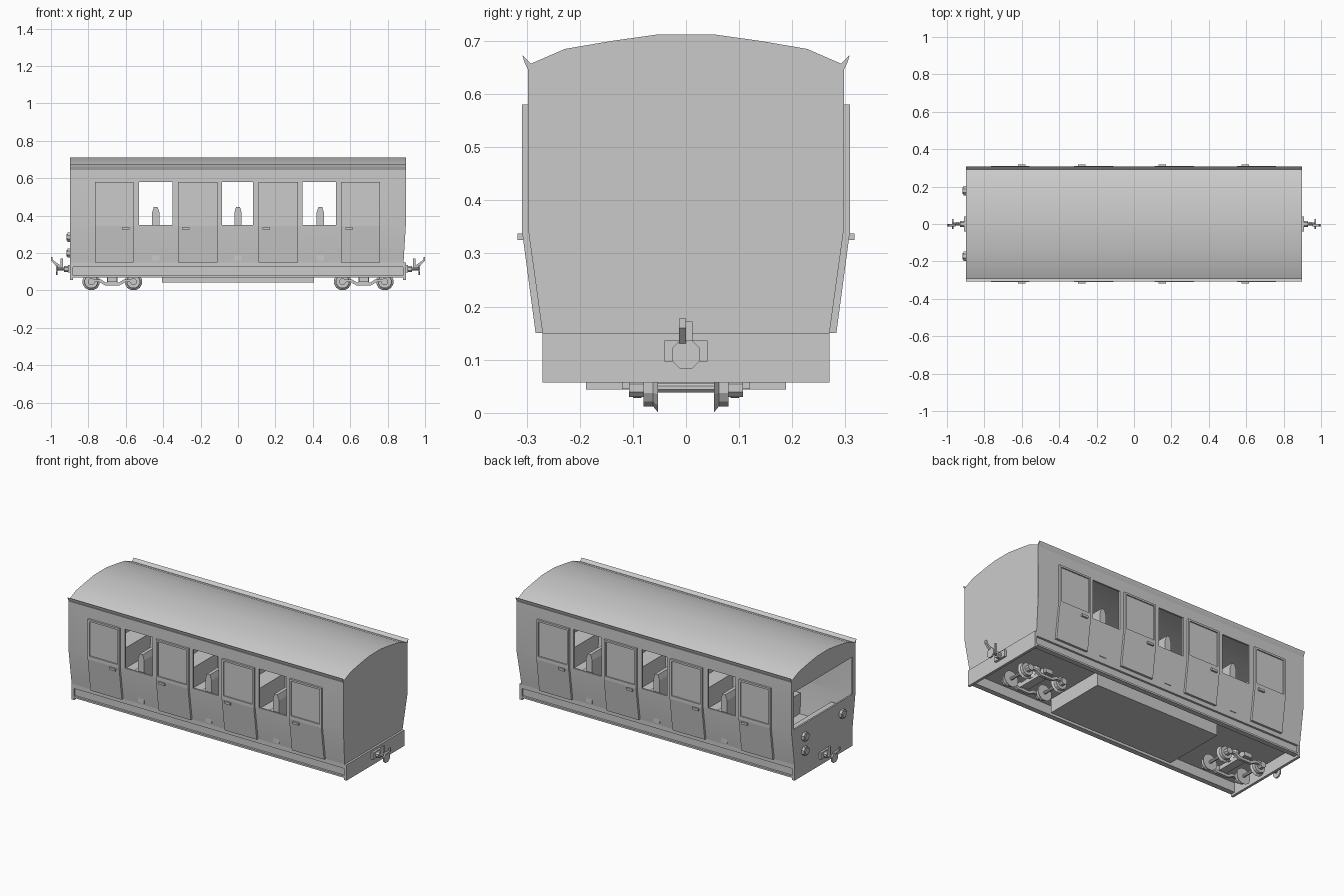
import bpy, bmesh, math
from mathutils import Matrix, Vector

if "Cube" in bpy.data.objects:
    bpy.data.objects.remove(bpy.data.objects["Cube"])

grey = bpy.data.materials.new("light_grey")
grey.diffuse_color = (0.6, 0.6, 0.6, 1)
grey.use_nodes = True
grey.node_tree.nodes["Principled BSDF"].inputs["Base Color"].default_value = grey.diffuse_color


def finish(name, bm):
    bmesh.ops.recalc_face_normals(bm, faces=bm.faces)
    me = bpy.data.meshes.new(name)
    bm.to_mesh(me)
    bm.free()
    me.materials.append(grey)
    ob = bpy.data.objects.new(name, me)
    bpy.context.collection.objects.link(ob)
    return ob


def prism(name, pts, a, b, axis='x'):
    """Extrude a (y,z) outline along x, or an (x,z) outline along y."""
    bm = bmesh.new()
    put = (lambda p, t: (t, p[0], p[1])) if axis == 'x' else (lambda p, t: (p[0], t, p[1]))
    v0 = [bm.verts.new(put(p, a)) for p in pts]
    v1 = [bm.verts.new(put(p, b)) for p in pts]
    bm.faces.new(v0)
    bm.faces.new(v1)
    n = len(pts)
    for i in range(n):
        j = (i + 1) % n
        bm.faces.new((v0[i], v0[j], v1[j], v1[i]))
    return finish(name, bm)


def box(name, x0, x1, y0, y1, z0, z1):
    return prism(name, [(y0, z0), (y1, z0), (y1, z1), (y0, z1)], x0, x1)


def rod(name, p0, p1, r0, r1=None, n=12):
    """Cylinder or cone from p0 to p1."""
    p0, p1 = Vector(p0), Vector(p1)
    d = p1 - p0
    m = Matrix.Translation((p0 + p1) / 2) @ d.to_track_quat('Z', 'Y').to_matrix().to_4x4()
    m = m @ Matrix.Rotation(math.pi / n, 4, 'Z')
    bm = bmesh.new()
    bmesh.ops.create_cone(bm, cap_ends=True, segments=n, radius1=r0,
                          radius2=r0 if r1 is None else r1, depth=d.length, matrix=m)
    return finish(name, bm)


def cut(ob, cutter):
    mod = ob.modifiers.new("cut", 'BOOLEAN')
    mod.operation, mod.solver, mod.object = 'DIFFERENCE', 'EXACT', cutter
    bpy.context.view_layer.objects.active = ob
    bpy.ops.object.modifier_apply(modifier=mod.name)
    bpy.data.objects.remove(cutter)


def both(half):
    return half + [(-y, z) for y, z in reversed(half)]


# Body shell with arched roof, hollow inside
body = prism("carriage_body", both([(0.27, 0.15), (0.297, 0.345), (0.297, 0.655),
             (0.228, 0.685), (0.14, 0.7), (0.055, 0.712)]), -0.897, 0.897)
cut(body, prism("inner_cutter", both([(0.26, 0.16), (0.287, 0.345), (0.287, 0.647),
    (0.225, 0.676), (0.14, 0.69), (0.055, 0.702)]), -0.887, 0.887))
# Side windows and the open end window
for x0, x1 in ((-0.53, -0.35), (-0.085, 0.08), (0.345, 0.525)):
    cut(body, box("window_cutter", x0, x1, -0.4, 0.4, 0.35, 0.58))
cut(body, box("end_window_cutter", -0.95, -0.8, -0.272, 0.272, 0.36, 0.58))
for v in body.data.vertices:                     # tuck in the foot of the plain end
    if v.co.x > 0.85 and v.co.z < 0.2:
        v.co.x -= 0.012
bpy.ops.object.select_all(action='DESELECT')
body.select_set(True)
bpy.context.view_layer.objects.active = body
bpy.ops.object.shade_smooth_by_angle(angle=math.radians(20))

# Doors, door glass, handles and gutters on both sides
doors = ((-0.765, -0.56, -0.6), (-0.32, -0.11, -0.28), (0.11, 0.32, 0.15), (0.55, 0.76, 0.595))
for s in (-1, 1):
    for a, b, h in doors:
        prism("door_panel", [(s * 0.292, 0.365), (s * 0.309, 0.365), (s * 0.309, 0.345),
              (s * 0.283, 0.15), (s * 0.266, 0.15), (s * 0.292, 0.345)], a, b)
        for x0, x1 in ((a, a + 0.011), (b - 0.011, b)):
            box("door_stile", x0, x1, s * 0.292, s * 0.309, 0.365, 0.569)
        box("door_top_rail", a, b, s * 0.292, s * 0.309, 0.569, 0.58)
        box("door_window", a + 0.011, b - 0.011, s * 0.294, s * 0.302, 0.365, 0.569)
        box("door_handle", h - 0.02, h + 0.02, s * 0.3, s * 0.317, 0.325, 0.338)
    prism("roof_gutter", [(s * 0.292, 0.657), (s * 0.308, 0.673), (s * 0.304, 0.66),
          (s * 0.297, 0.645)], -0.897, 0.897)

# Back-to-back benches with tapered backrests, and end benches
for x in (-0.44, 0, 0.44):
    prism("seat_back", [(x - 0.02, 0.16), (x + 0.02, 0.16), (x + 0.02, 0.415),
          (x + 0.01, 0.447), (x - 0.01, 0.447), (x - 0.02, 0.415)], -0.275, 0.275, 'y')
    box("seat_bench", x - 0.12, x + 0.12, -0.268, 0.268, 0.16, 0.28)
for s in (-1, 1):
    box("end_bench", s * 0.868, s * 0.76, -0.268, 0.268, 0.16, 0.28)

# Underframe: floor, channel sole bars, end beams and centre tank
box("underframe_floor", -0.885, 0.885, -0.255, 0.255, 0.125, 0.15)
for s in (-1, 1):
    prism("sole_bar", [(s * 0.24, 0.15), (s * 0.27, 0.15), (s * 0.27, 0.125), (s * 0.258, 0.125),
          (s * 0.258, 0.08), (s * 0.27, 0.08), (s * 0.27, 0.07), (s * 0.24, 0.07)], -0.885, 0.885)
    box("end_beam", s * 0.882, s * 0.897, -0.27, 0.27, 0.057, 0.15)
box("underfloor_tank", -0.405, 0.405, -0.188, 0.188, 0.044, 0.126)

# Bogies with flanged wheels, side frames and cross beams
for c in (-0.672, 0.672):
    for x in (c - 0.113, c + 0.113):
        rod("axle", (x, -0.1, 0.047), (x, 0.1, 0.047), 0.009, n=8)
        for s in (-1, 1):
            rod("wheel_tread", (x, s * 0.055, 0.047), (x, s * 0.08, 0.047), 0.036)
            rod("wheel_flange", (x, s * 0.053, 0.047), (x, s * 0.062, 0.047), 0.047, 0.036)
            rod("axle_box", (x, s * 0.08, 0.047), (x, s * 0.107, 0.047), 0.019, n=8)
    for s in (-1, 1):
        prism("bogie_side_frame", [(c - 0.125, 0.045), (c - 0.07, 0.045), (c - 0.04, 0.028),
              (c + 0.04, 0.028), (c + 0.07, 0.045), (c + 0.125, 0.045), (c + 0.125, 0.058),
              (c + 0.06, 0.058), (c + 0.035, 0.042), (c - 0.035, 0.042), (c - 0.06, 0.058),
              (c - 0.125, 0.058)], s * 0.084, s * 0.1, 'y')
        box("bogie_spring", c - 0.028, c + 0.028, s * 0.082, s * 0.105, 0.042, 0.075)
    box("bogie_bolster", c - 0.025, c + 0.025, -0.12, 0.12, 0.045, 0.07)
    rod("bogie_pivot", (c, 0, 0.06), (c, 0, 0.126), 0.03)

# Couplers on both ends
for s in (-1, 1):
    box("coupler_mount", s * 0.895, s * 0.91, -0.04, 0.04, 0.097, 0.136)
    rod("coupler_boss", (s * 0.91, 0, 0.115), (s * 0.93, 0, 0.115), 0.018, n=8)
    rod("coupler_shaft", (s * 0.92, 0, 0.115), (s * 0.97, 0, 0.115), 0.008, n=8)
    rod("buffer_plate", (s * 0.964, 0, 0.11), (s * 0.973, 0, 0.11), 0.029, n=8)
    prism("coupler_hook", [(s * 0.955, 0.122), (s * 0.965, 0.122), (s * 1.0, 0.16),
          (s * 1.0, 0.178), (s * 0.993, 0.178), (s * 0.99, 0.163), (s * 0.955, 0.138)],
          -0.013, 0, 'y')
    box("coupler_pin", s * 0.935, s * 0.948, 0, 0.012, 0.11, 0.172)

# Lamps on the windowed end
for y, z in ((0.178, 0.2), (0.178, 0.285), (-0.172, 0.285)):
    rod("end_lamp", (-0.89, y, z), (-0.912, y, z), 0.027, n=8)
    rod("lamp_lens", (-0.912, y, z), (-0.917, y, z), 0.019, n=8)
